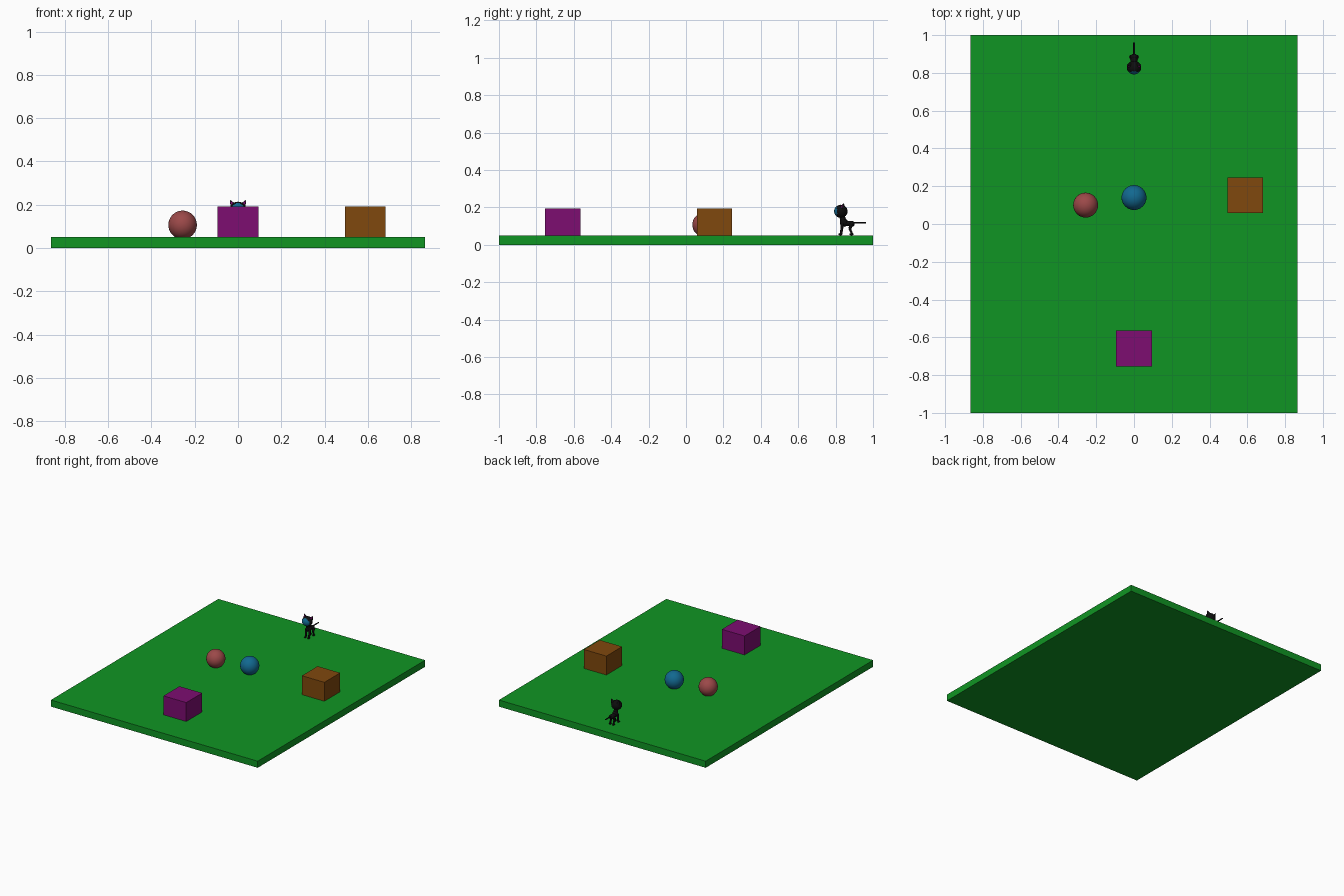
import bpy
import math
from mathutils import Vector

if "Cube" in bpy.data.objects:
    bpy.data.objects.remove(bpy.data.objects["Cube"])


def material(name, rgb):
    m = bpy.data.materials.new(name)
    m.diffuse_color = (*rgb, 1)
    m.use_nodes = True
    m.node_tree.nodes["Principled BSDF"].inputs["Base Color"].default_value = m.diffuse_color
    return m


GREEN = material("grass green", (0.005, 0.30, 0.017))
PURPLE = material("purple", (0.205, 0.004, 0.165))
BROWN = material("brown", (0.215, 0.065, 0.004))
RED = material("dull red", (0.33, 0.066, 0.066))
BLUE = material("blue", (0.006, 0.14, 0.28))
BLACK = material("black", (0.004, 0.004, 0.004))


def finish(name, mat, smooth=False):
    o = bpy.context.object
    o.name = name
    o.data.materials.append(mat)
    if smooth:
        bpy.ops.object.shade_smooth_by_angle(angle=math.radians(40))
    return o


def box(name, mat, centre, size):
    bpy.ops.mesh.primitive_cube_add(size=1, location=centre)
    bpy.context.object.scale = size
    return finish(name, mat)


def ball(name, mat, centre, radii, seg=32):
    bpy.ops.mesh.primitive_uv_sphere_add(segments=seg, ring_count=seg // 2, radius=1, location=centre)
    bpy.context.object.scale = radii
    return finish(name, mat, True)


def limb(name, mat, a, b, ra, rb, sides=12):
    a, b = Vector(a), Vector(b)
    d = b - a
    bpy.ops.mesh.primitive_cone_add(vertices=sides, radius1=ra, radius2=rb, depth=d.length,
                                    location=(a + b) / 2,
                                    rotation=d.to_track_quat('Z', 'Y').to_euler())
    return finish(name, mat, True)


# Ground slab, two blocks and two balls
box("ground", GREEN, (0, 0, 0.025), (1.73, 2, 0.05))
box("purple_block", PURPLE, (0, -0.659, 0.0985), (0.19, 0.19, 0.189))
box("brown_block", BROWN, (0.588, 0.152, 0.0985), (0.188, 0.188, 0.189))
ball("red_ball", RED, (-0.256, 0.10, 0.107), (0.066,) * 3)
ball("blue_ball", BLUE, (0, 0.14, 0.107), (0.066,) * 3)

# Cat head with a blue face on the front
head = ball("cat_head", BLACK, (0, 0.828, 0.179), (0.038, 0.036, 0.035))
head.data.materials.append(BLUE)
for p in head.data.polygons:
    if p.normal.y < -0.6:
        p.material_index = 1

# Cat body, neck and tail
limb("cat_neck", BLACK, (0, 0.845, 0.115), (0, 0.832, 0.16), 0.017, 0.014)
ball("cat_chest", BLACK, (0, 0.845, 0.118), (0.021, 0.022, 0.022), 16)
ball("cat_body", BLACK, (0, 0.866, 0.114), (0.018, 0.036, 0.014), 16)
ball("cat_hips", BLACK, (0, 0.885, 0.112), (0.019, 0.017, 0.016), 16)
limb("cat_tail", BLACK, (0, 0.89, 0.118), (0, 0.962, 0.118), 0.005, 0.004)

# Legs, paws and ears on both sides
for side, s in (("left", -1), ("right", 1)):
    x = s * 0.014
    limb(f"{side}_front_leg", BLACK, (x, 0.836, 0.115), (x, 0.829, 0.052), 0.009, 0.006)
    ball(f"{side}_front_paw", BLACK, (x, 0.825, 0.056), (0.008, 0.011, 0.006), 12)
    limb(f"{side}_thigh", BLACK, (x, 0.884, 0.112), (x, 0.876, 0.084), 0.012, 0.007)
    limb(f"{side}_hind_leg", BLACK, (x, 0.875, 0.086), (x, 0.890, 0.054), 0.007, 0.005)
    ball(f"{side}_hind_paw", BLACK, (x, 0.885, 0.056), (0.008, 0.011, 0.006), 12)
    limb(f"{side}_ear", BLACK, (s * 0.022, 0.840, 0.196), (s * 0.037, 0.842, 0.222), 0.014, 0.001)
    limb(f"{side}_inner_ear", PURPLE, (s * 0.023, 0.834, 0.197), (s * 0.035, 0.838, 0.218), 0.010, 0.001)
